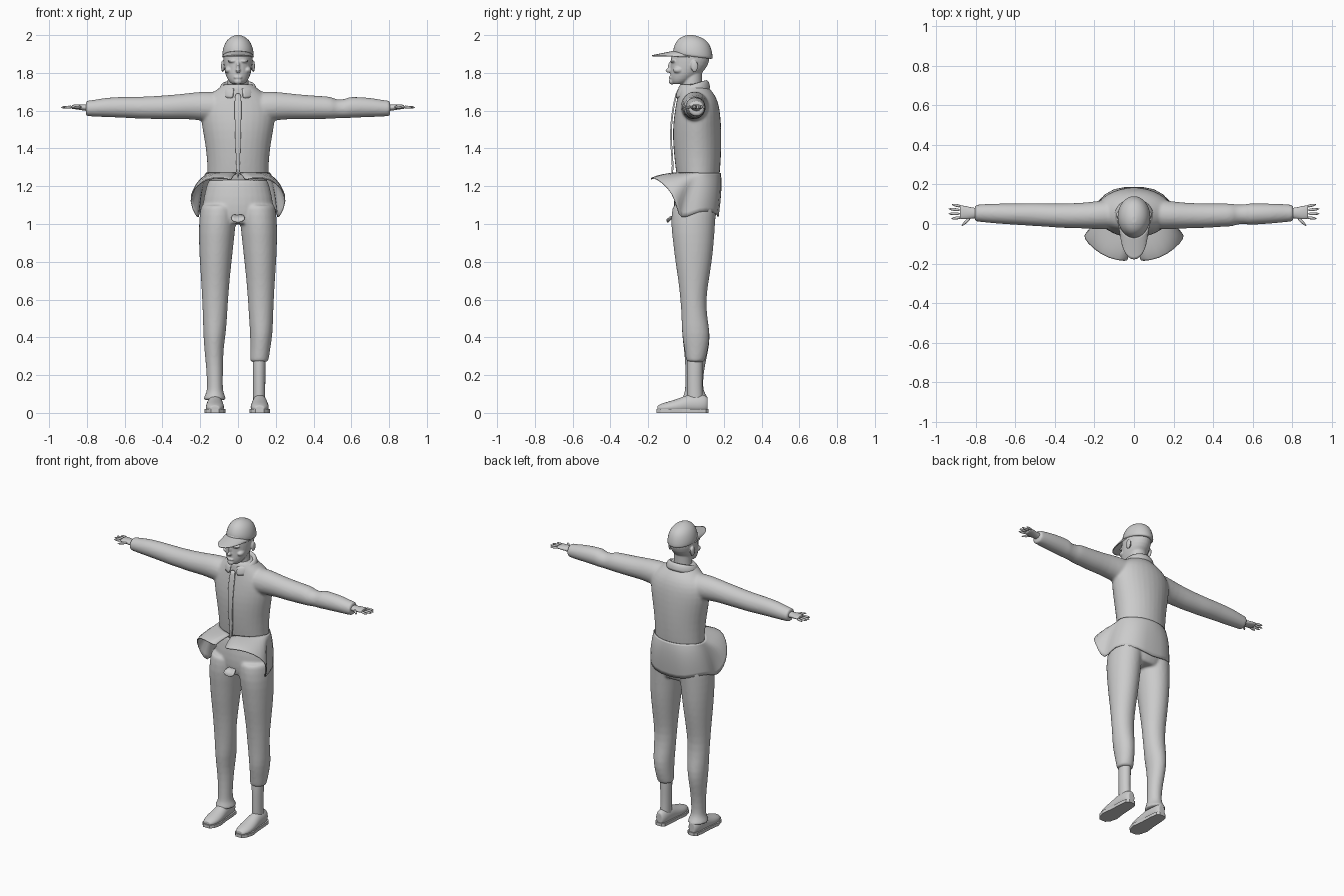
import bpy, bmesh, math
from mathutils import Vector, Matrix

if "Cube" in bpy.data.objects:
    bpy.data.objects.remove(bpy.data.objects["Cube"])

grey = bpy.data.materials.new("plain_grey")
grey.use_nodes = True
grey.diffuse_color = (0.6, 0.6, 0.6, 1)
grey.node_tree.nodes["Principled BSDF"].inputs["Base Color"].default_value = (0.6, 0.6, 0.6, 1)


def loft(bm, axis, rings, caps=True, n=16):
    """Skin ellipses (t, c1, c2, r1, r2) placed along an axis."""
    rings = list(rings)
    if caps:  # tight extra rings keep the ends crisp under subdivision
        shrink = lambda r: (*r[:3], r[3] * 0.9, r[4] * 0.9)
        rings = [shrink(rings[0])] + rings + [shrink(rings[-1])]
    loops = []
    for t, c1, c2, r1, r2 in rings:
        loop = []
        for i in range(n):
            a = math.tau * i / n
            u, v = c1 + r1 * math.cos(a), c2 + r2 * math.sin(a)
            loop.append(bm.verts.new({"x": (t, u, v), "y": (u, t, v), "z": (u, v, t)}[axis]))
        loops.append(loop)
    for low, high in zip(loops, loops[1:]):
        for i in range(n):
            j = (i + 1) % n
            bm.faces.new((low[i], low[j], high[j], high[i]))
    if caps:
        bm.faces.new(loops[0][::-1])
        bm.faces.new(loops[-1])


def ball(bm, centre, radii):
    m = Matrix.Translation(centre) @ Matrix.Diagonal((*radii, 1))
    bmesh.ops.create_uvsphere(bm, u_segments=16, v_segments=10, radius=1, matrix=m)


def flipped(rings):
    """Reflect vertical rings to the other side."""
    return [(t, -c1, c2, r1, r2) for t, c1, c2, r1, r2 in rings]


def finish(bm, name, subsurf=1, voxel=0, thick=0, mirror=False):
    bmesh.ops.recalc_face_normals(bm, faces=bm.faces)
    mesh = bpy.data.meshes.new(name)
    bm.to_mesh(mesh)
    bm.free()
    ob = bpy.data.objects.new(name, mesh)
    bpy.context.collection.objects.link(ob)
    mesh.materials.append(grey)
    for p in mesh.polygons:
        p.use_smooth = True
    if mirror:
        ob.modifiers.new("mirror", "MIRROR").merge_threshold = 0.002
    if subsurf:
        s = ob.modifiers.new("round", "SUBSURF")
        s.levels = s.render_levels = subsurf
    if thick:
        s = ob.modifiers.new("cloth", "SOLIDIFY")
        s.thickness, s.offset = thick, 0
    if voxel:
        r = ob.modifiers.new("merge", "REMESH")
        r.mode, r.voxel_size, r.use_smooth_shade = "VOXEL", voxel, True
        s = ob.modifiers.new("relax", "SMOOTH")
        s.factor, s.iterations = 0.5, 5
    return ob


# Jacket body with both sleeves, merged into one skin
bm = bmesh.new()
loft(bm, "z", [(1.22, 0, .065, .165, .112), (1.3, 0, .063, .165, .122), (1.4, 0, .06, .173, .13),
               (1.5, 0, .058, .192, .132), (1.58, 0, .06, .205, .125), (1.64, 0, .06, .195, .115),
               (1.685, 0, .055, .155, .1), (1.72, 0, .04, .1, .085), (1.74, 0, .035, .08, .07)])
upper = [(.1, .05, 1.615, .08, .085), (.18, .045, 1.625, .073, .08), (.27, .042, 1.624, .065, .069),
         (.36, .042, 1.618, .064, .066), (.44, .045, 1.617, .06, .062)]
lower = [(.5, .048, 1.615, .06, .06), (.6, .05, 1.618, .055, .057), (.7, .053, 1.618, .052, .053),
         (.77, .055, 1.612, .046, .044), (.805, .055, 1.612, .043, .042)]
loft(bm, "x", [(-r[0], *r[1:]) for r in upper + lower])
tuck = [(.5, .045, 1.615, .06, .06), (.515, .048, 1.609, .051, .05), (.565, .05, 1.61, .05, .05),
        (.58, .05, 1.615, .056, .056)]
loft(bm, "x", upper + tuck + lower[1:])
finish(bm, "jacket", voxel=.008)

# Jacket hem: blown outwards at the front, close to the hips at the back
bm = bmesh.new()
waist = [(.004, -.062, 1.27), (.07, -.05, 1.27), (.125, -.015, 1.27), (.155, .025, 1.27), (.166, .05, 1.27),
         (.17, .075, 1.27), (.165, .1, 1.27), (.14, .13, 1.27), (.085, .17, 1.27), (0, .187, 1.27)]
hem = [(.035, -.19, 1.235), (.13, -.175, 1.25), (.205, -.125, 1.22), (.255, -.07, 1.16), (.245, -.045, 1.08),
       (.205, -.03, 1.02), (.212, .04, 1.055), (.195, .1, 1.075), (.115, .178, 1.05), (0, .165, 1.03)]
columns = []
for w, h in zip(waist, hem):
    w, h = Vector(w), Vector(h)
    pull = w.lerp(h, .72)
    pull.z = w.z + (h.z - w.z) * .3
    if w.y > .12:
        pull.y += .02
    steps = [k / 6 for k in range(7)]
    columns.append([bm.verts.new(w * (1 - t) ** 2 + pull * 2 * t * (1 - t) + h * t * t) for t in steps])
for a, b in zip(columns, columns[1:]):
    for k in range(6):
        bm.faces.new((a[k], a[k + 1], b[k + 1], b[k]))
finish(bm, "jacket_hem", thick=.006, mirror=True)

# Front placket narrowing to the waist
bm = bmesh.new()
rows = []
for z, y, half in [(1.245, -.078, .004), (1.3, -.067, .009), (1.4, -.078, .013), (1.5, -.081, .016),
                   (1.58, -.073, .018), (1.64, -.063, .018), (1.69, -.05, .016)]:
    rows.append([bm.verts.new((half * s, y, z)) for s in (-1, 0, 1)])
for a, b in zip(rows, rows[1:]):
    for k in range(2):
        bm.faces.new((a[k], a[k + 1], b[k + 1], b[k]))
finish(bm, "placket", thick=.009)

# Open collar sloping down to the front
bm = bmesh.new()
loft(bm, "z", [(1.69, 0, .035, .1, .09), (1.715, 0, .035, .098, .088), (1.74, 0, .035, .085, .076),
               (1.735, 0, .035, .074, .066), (1.7, 0, .035, .07, .062)], caps=False, n=24)
gap = [f for f in bm.faces if abs(f.calc_center_median().x) < .015 and f.calc_center_median().y < 0]
bmesh.ops.delete(bm, geom=gap, context="FACES")
for v in bm.verts:
    v.co.z += (v.co.y - .035) * .3
finish(bm, "collar", thick=.008)

# Trousers: one leg long with a flared cuff, the other stopping at the shin
bm = bmesh.new()
loft(bm, "z", [(1.0, 0, .045, .17, .1), (1.06, 0, .05, .195, .118), (1.14, 0, .055, .188, .122),
               (1.24, 0, .06, .16, .11)])
thigh = [(1.1, .1, .045, .1, .12), (1.0, .11, .036, .1, .12), (.9, .115, .04, .094, .11),
         (.8, .118, .04, .086, .099), (.7, .12, .04, .077, .082), (.6, .121, .038, .07, .069),
         (.5, .122, .045, .065, .069), (.42, .124, .053, .061, .077)]
loft(bm, "z", thigh + [(.34, .118, .055, .054, .065), (.27, .112, .05, .05, .05)])
loft(bm, "z", flipped(thigh + [(.34, .128, .055, .052, .068), (.25, .124, .048, .046, .052),
                               (.15, .122, .042, .042, .047), (.11, .122, .045, .044, .052),
                               (.085, .123, .048, .058, .066), (.068, .124, .05, .062, .074)]))
finish(bm, "trousers", voxel=.0075)

# Loose fly flap at the crotch
bm = bmesh.new()
row_a = [bm.verts.new((x, -.055, 1.05)) for x in (-.03, 0, .03)]
row_b = [bm.verts.new((x, y, z)) for x, y, z in ((-.045, -.115, 1.025), (0, -.09, 1.0), (.045, -.115, 1.025))]
for k in range(2):
    bm.faces.new((row_a[k], row_a[k + 1], row_b[k + 1], row_b[k]))
finish(bm, "fly_flap", thick=.005)

# Bare shin on the short side
bm = bmesh.new()
loft(bm, "z", [(.05, .112, .05, .034, .044), (.13, .112, .045, .032, .04), (.3, .112, .047, .036, .044)])
finish(bm, "bare_shin")

# Shoes with flat soles
for side, cx in (("left", .115), ("right", -.122)):
    bm = bmesh.new()
    loft(bm, "y", [(-.15, cx, .025, .025, .014), (-.125, cx, .026, .043, .026), (-.08, cx, .03, .051, .034),
                   (-.03, cx, .035, .047, .045), (.01, cx, .045, .042, .054), (.06, cx, .045, .04, .056),
                   (.1, cx, .045, .035, .05), (.115, cx, .045, .022, .038)])
    for v in bm.verts:
        v.co.z = max(v.co.z, .012)
    finish(bm, side + "_shoe")
    bm = bmesh.new()
    outline = [(-.157, .022), (-.135, .042), (-.085, .055), (-.02, .046), (.06, .042), (.105, .036), (.12, .02)]
    loop = [(cx + w, y) for y, w in outline] + [(cx - w, y) for y, w in reversed(outline)]
    base = bm.faces.new([bm.verts.new((x, y, 0)) for x, y in loop])
    top = bmesh.ops.extrude_face_region(bm, geom=[base])["geom"]
    bmesh.ops.translate(bm, verts=[g for g in top if isinstance(g, bmesh.types.BMVert)], vec=(0, 0, .02))
    sole = finish(bm, side + "_sole", subsurf=0)
    for p in sole.data.polygons:
        p.use_smooth = False

# Hands: palm, four spread fingers and a thumb
for side, s in (("left", 1), ("right", -1)):
    bm = bmesh.new()
    loft(bm, "x", [(s * .78, .055, 1.615, .027, .02), (s * .82, .055, 1.617, .028, .017),
                   (s * .85, .057, 1.62, .036, .014), (s * .88, .06, 1.62, .036, .011)], n=12)
    digits = [((.87, .088), (.925, .1)), ((.875, .07), (.943, .077)), ((.875, .052), (.943, .052)),
              ((.87, .034), (.928, .026)), ((.825, .035), (.875, -.013))]
    for (x0, y0), (x1, y1) in digits:
        a, b = Vector((s * x0, y0, 1.62)), Vector((s * x1, y1, 1.617))
        m = Matrix.Translation((a + b) / 2) @ (b - a).to_track_quat("Z", "Y").to_matrix().to_4x4()
        bmesh.ops.create_cone(bm, cap_ends=True, segments=8, radius1=.011, radius2=.006,
                              depth=(b - a).length, matrix=m)
    finish(bm, side + "_hand")

# Head, neck and face, merged into one skin
bm = bmesh.new()
loft(bm, "z", [(1.66, 0, .035, .066, .06), (1.74, 0, .03, .055, .052), (1.83, 0, .035, .055, .055)])
loft(bm, "z", [(1.74, 0, -.04, .03, .03), (1.752, 0, -.03, .048, .052), (1.785, 0, -.008, .066, .078),
               (1.82, 0, .012, .075, .095), (1.86, 0, .022, .08, .105), (1.91, 0, .025, .08, .105),
               (1.96, 0, .03, .06, .08)])
ball(bm, (0, -.09, 1.813), (.013, .019, .013))
ball(bm, (0, -.082, 1.835), (.009, .014, .026))
ball(bm, (0, -.082, 1.776), (.024, .01, .007))
ball(bm, (0, -.076, 1.754), (.022, .016, .016))
for s in (-1, 1):
    ball(bm, (s * .03, -.066, 1.862), (.026, .019, .008))
    ball(bm, (s * .05, -.04, 1.815), (.022, .03, .018))
    ball(bm, (s * .081, .045, 1.835), (.009, .02, .032))
finish(bm, "head", voxel=.0045).modifiers["relax"].iterations = 3

# Cap crown
bm = bmesh.new()
loft(bm, "z", [(1.885, 0, .037, .085, .107), (1.91, 0, .036, .085, .107), (1.945, 0, .034, .077, .098),
               (1.975, 0, .03, .06, .078), (1.993, 0, .025, .034, .046), (2.0, 0, .022, .012, .016)])
for v in bm.verts:
    if v.co.z < 1.93:
        v.co.z -= (v.co.y - .04) * .12
finish(bm, "cap_crown")

# Cap brim, arched across and dropping forward
bm = bmesh.new()
rows = []
for k in range(5):
    t = k / 4
    row = []
    for i in range(9):
        a = math.pi * i / 8
        x = .083 * math.cos(a) * (1 - .12 * t)
        y = .02 - .085 * math.sin(a) - .118 * t * math.sin(a) ** .6
        z = 1.885 + .03 * math.sin(a) - .024 * t * math.sin(a)
        row.append(bm.verts.new((x, y, z)))
    rows.append(row)
for a, b in zip(rows, rows[1:]):
    for i in range(8):
        bm.faces.new((a[i], a[i + 1], b[i + 1], b[i]))
finish(bm, "cap_brim", thick=.006)
